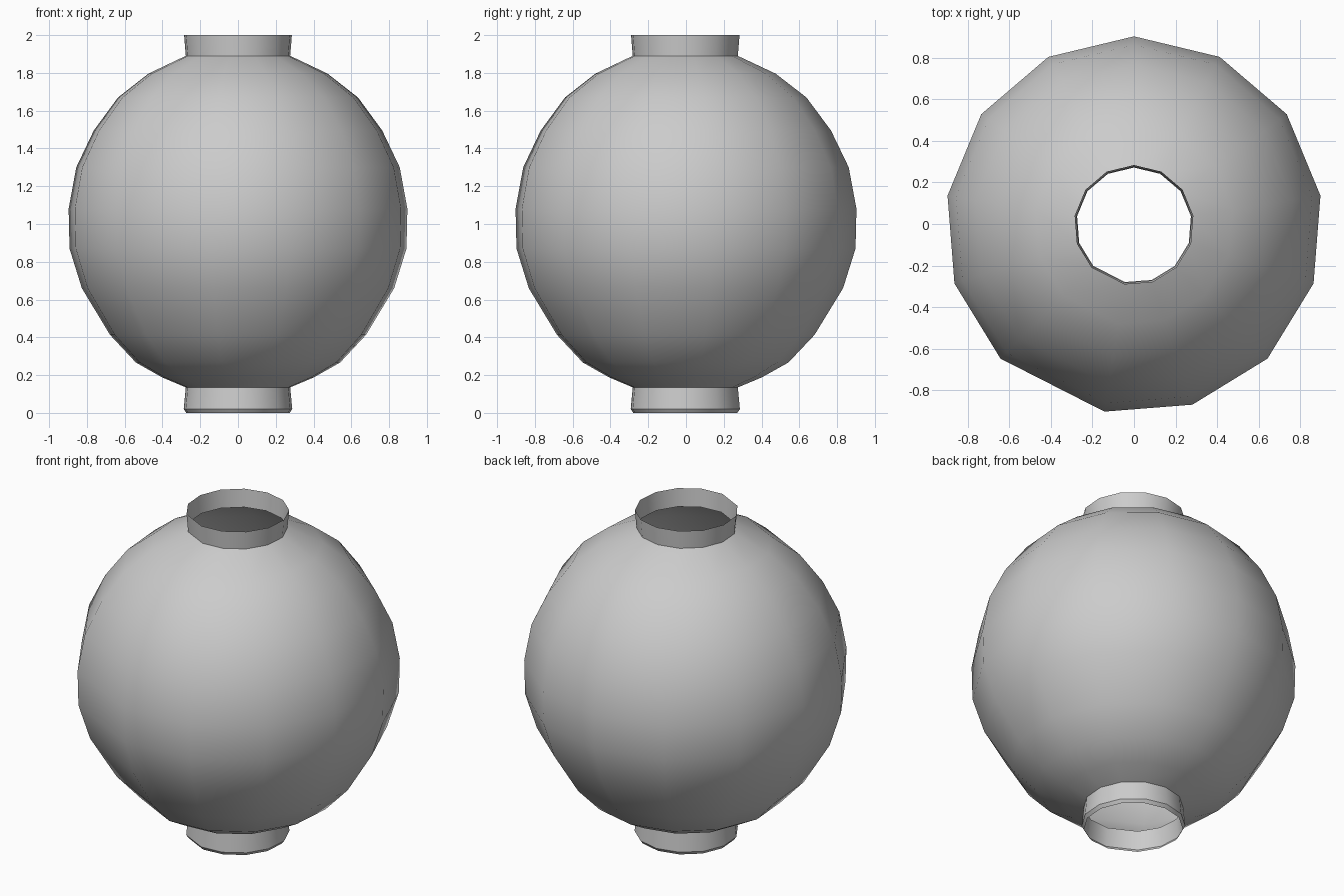
import bpy, bmesh, math

if "Cube" in bpy.data.objects:
    bpy.data.objects.remove(bpy.data.objects["Cube"])

# Thirteen ribs, 27 degrees apart, leaving one wider closing panel
ANGLES = [math.radians(225 - 27 * k) for k in range(13)]
Y_SHIFT = -0.0055


def lathe(name, profile):
    """Open revolved skin from (radius, height) points, listed bottom to top."""
    bm = bmesh.new()
    rings = [[bm.verts.new((r * math.cos(a), r * math.sin(a) + Y_SHIFT, z))
              for a in ANGLES] for r, z in profile]
    n = len(ANGLES)
    for low, high in zip(rings, rings[1:]):
        for i in range(n):
            j = (i + 1) % n
            bm.faces.new((low[j], low[i], high[i], high[j]))
    mesh = bpy.data.meshes.new(name)
    bm.to_mesh(mesh)
    bm.free()
    obj = bpy.data.objects.new(name, mesh)
    bpy.context.collection.objects.link(obj)
    bpy.ops.object.select_all(action='DESELECT')
    obj.select_set(True)
    bpy.context.view_layer.objects.active = obj
    bpy.ops.object.shade_smooth_by_angle(angle=math.radians(38))
    return obj


# Round lantern shade
lathe("lantern_shade", [
    (0.28, 0.135), (0.407, 0.188), (0.548, 0.267), (0.686, 0.413),
    (0.837, 0.66), (0.903, 0.87), (0.908, 1.08), (0.867, 1.30),
    (0.773, 1.495), (0.643, 1.67), (0.48, 1.796), (0.28, 1.89)])

# Flared top collar
lathe("top_collar", [(0.28, 1.89), (0.289, 2.0)])

# Flared bottom collar with a turned-in lip
lathe("bottom_collar", [(0.277, 0.0), (0.291, 0.02), (0.28, 0.135)])
